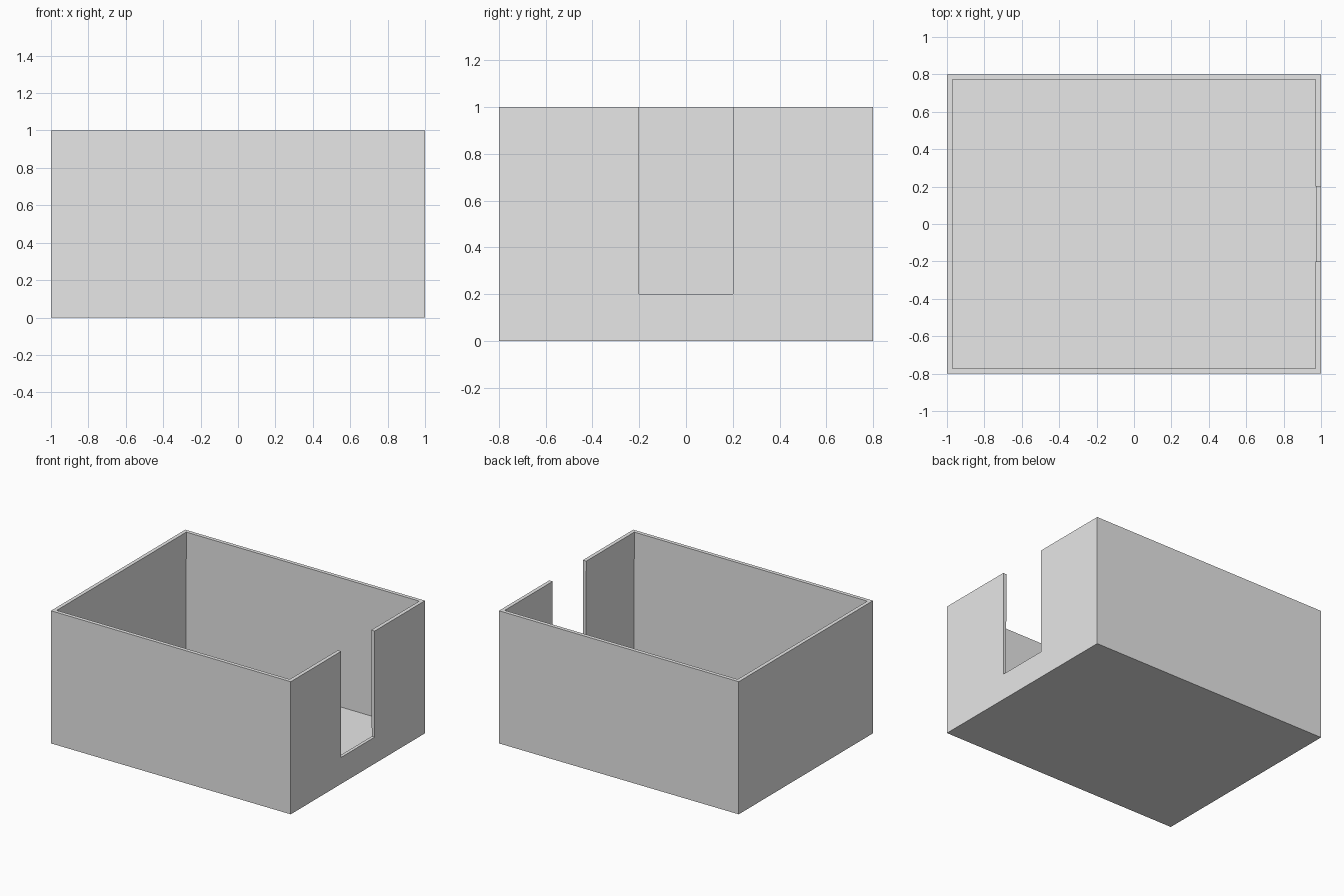
import bpy
import bmesh

WIDTH, DEPTH, HEIGHT = 2.0, 1.6, 1.0
RIM = 0.0283        # wall thickness at the rim
BASE = 0.0231       # wall and floor thickness at the bottom
NOTCH_WIDTH, NOTCH_BOTTOM = 0.4, 0.2

default = bpy.data.objects.get("Cube")
if default:
    bpy.data.objects.remove(default, do_unlink=True)

# Plain grey material
grey = bpy.data.materials.new("grey")
grey.use_nodes = True
colour = (0.8, 0.8, 0.8, 1)
grey.diffuse_color = colour
grey.node_tree.nodes["Principled BSDF"].inputs["Base Color"].default_value = colour


def ring(bm, inset, z):
    """Four corners of a rectangle inset from the outer wall."""
    x, y = WIDTH / 2 - inset, DEPTH / 2 - inset
    return [bm.verts.new((sx * x, sy * y, z))
            for sx, sy in ((-1, -1), (1, -1), (1, 1), (-1, 1))]


def finish(bm, name):
    mesh = bpy.data.meshes.new(name)
    bmesh.ops.recalc_face_normals(bm, faces=bm.faces)
    bm.to_mesh(mesh)
    bm.free()
    mesh.materials.append(grey)
    obj = bpy.data.objects.new(name, mesh)
    bpy.context.collection.objects.link(obj)
    return obj


# Open box: outer base, outer rim, inner rim, inner floor
bm = bmesh.new()
rings = [ring(bm, 0, 0), ring(bm, 0, HEIGHT),
         ring(bm, RIM, HEIGHT), ring(bm, BASE, BASE)]
for low, high in zip(rings, rings[1:]):
    for i in range(4):
        j = (i + 1) % 4
        bm.faces.new((low[i], low[j], high[j], high[i]))
bm.faces.new(rings[0])
bm.faces.new(rings[-1])
box = finish(bm, "open_box")

# Notch cutter through the left wall
bm = bmesh.new()
bmesh.ops.create_cube(bm, size=1)
bmesh.ops.scale(bm, vec=(0.4, NOTCH_WIDTH, HEIGHT), verts=bm.verts)
bmesh.ops.translate(bm, vec=(WIDTH / 2, 0, NOTCH_BOTTOM + HEIGHT / 2), verts=bm.verts)
cutter = finish(bm, "notch_cutter")
cutter.hide_render = True
cutter.hide_viewport = True

cut = box.modifiers.new("notch", "BOOLEAN")
cut.operation = "DIFFERENCE"
cut.solver = "EXACT"
cut.object = cutter
